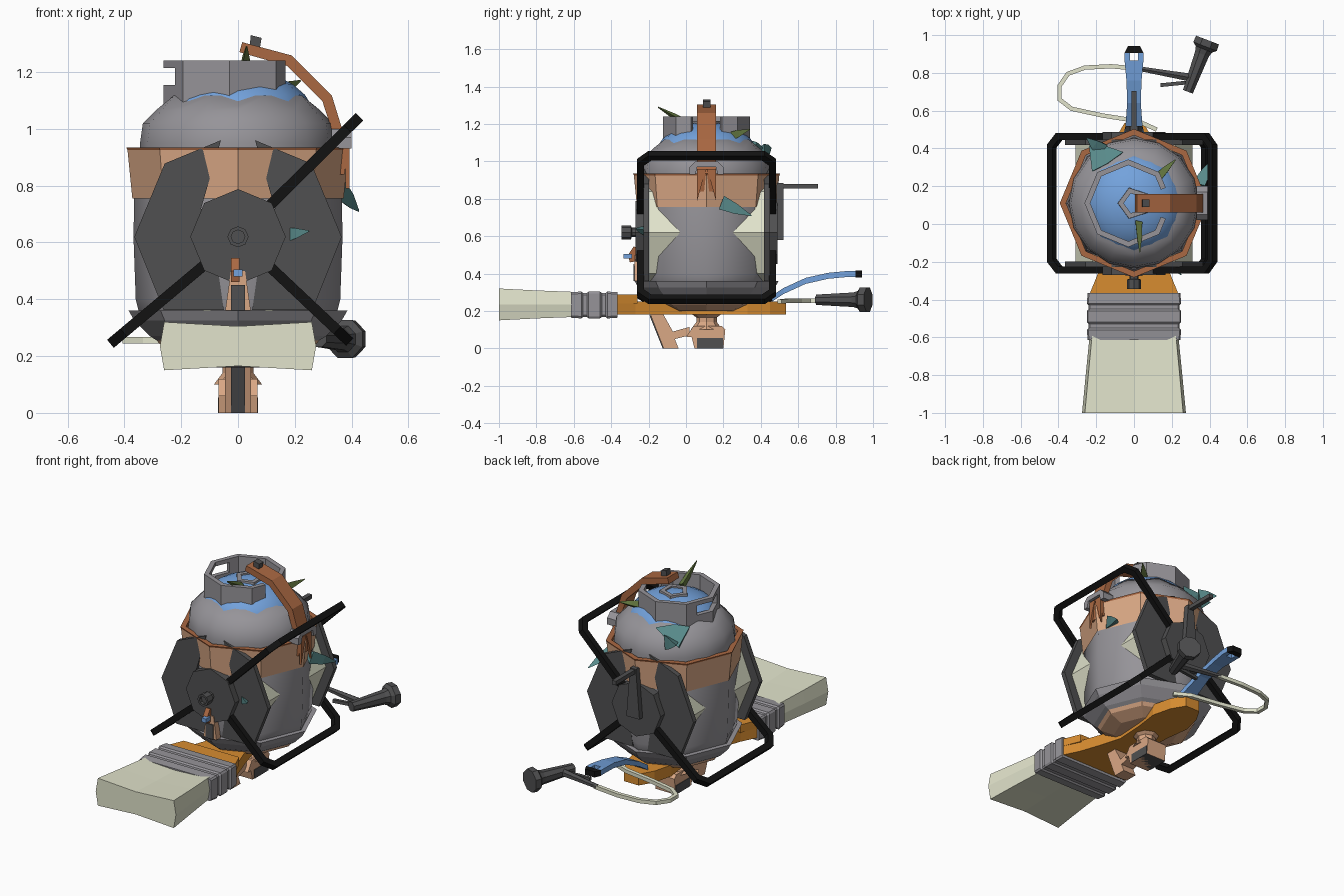
import bpy, bmesh, math
from mathutils import Vector as V

if "Cube" in bpy.data.objects:
    bpy.data.objects.remove(bpy.data.objects["Cube"])

def mat(name, r, g, b):
    m = bpy.data.materials.new(name)
    lin = lambda c: c / 12.92 if c <= 0.04045 else ((c + 0.055) / 1.055) ** 2.4
    m.diffuse_color = (lin(r / 255), lin(g / 255), lin(b / 255), 1)
    m.use_nodes = True
    m.node_tree.nodes["Principled BSDF"].inputs["Base Color"].default_value = m.diffuse_color
    return m

GRAY = mat("gray", 150, 148, 153)
DARK = mat("dark_gray", 80, 80, 81)
BLACK = mat("black", 18, 18, 18)
PEACH = mat("peach", 218, 168, 133)
COPPER = mat("copper", 170, 104, 66)
BLUE = mat("blue", 115, 162, 220)
TEAL = mat("teal", 88, 138, 138)
GREEN = mat("leaf_green", 100, 120, 64)
PALE = mat("pale_olive", 226, 228, 204)
ORANGE = mat("orange", 215, 140, 48)
CY = 0.11   # tank axis in y
CZ = 0.62   # reel axis in z

def loft(name, rings, m, caps=True, smooth=0, loop=False):
    """Skin a list of equal-length point rings."""
    bm = bmesh.new()
    rs = [[bm.verts.new(p) for p in r] for r in rings]
    pairs = list(zip(rs, rs[1:])) + ([(rs[-1], rs[0])] if loop else [])
    n = len(rs[0])
    for a, b in pairs:
        for i in range(n):
            bm.faces.new((a[i], a[(i + 1) % n], b[(i + 1) % n], b[i]))
    if caps and not loop:
        bm.faces.new(rs[0])
        bm.faces.new(rs[-1])
    bmesh.ops.recalc_face_normals(bm, faces=bm.faces)
    me = bpy.data.meshes.new(name)
    bm.to_mesh(me)
    bm.free()
    me.materials.append(m)
    ob = bpy.data.objects.new(name, me)
    bpy.context.collection.objects.link(ob)
    if smooth:
        me.shade_smooth()
        me.set_sharp_from_angle(angle=math.radians(smooth))
    return ob

def ring(n, r, z, ph=0, c=(0, CY)):
    return [(c[0] + r * math.cos(ph + math.tau * i / n),
             c[1] + r * math.sin(ph + math.tau * i / n), z) for i in range(n)]

def lathe(name, prof, m, n=8, ph=0, c=(0, CY), **k):
    return loft(name, [ring(n, r, z, ph, c) for r, z in prof], m, **k)

def prism(name, pts, axis, a, b, m):
    """Extrude a 2D outline along x (pts y,z), y (pts x,z) or z (pts x,y)."""
    f = {'x': lambda p, t: (t, *p), 'y': lambda p, t: (p[0], t, p[1]), 'z': lambda p, t: (*p, t)}[axis]
    return loft(name, [[f(p, t) for p in pts] for t in (a, b)], m)

def box(name, x0, x1, y0, y1, z0, z1, m):
    return prism(name, [(x0, y0), (x1, y0), (x1, y1), (x0, y1)], 'z', z0, z1, m)

def disc(name, prof, m, n=8, x=0):
    """Turned part about the reel axis; prof is (radius, y)."""
    return loft(name, [[(x + r * math.cos(math.tau * i / n), y, CZ + r * math.sin(math.tau * i / n))
                        for i in range(n)] for r, y in prof], m)

def sweep(name, path, radii, m, up=(0, 0, 1), n=4):
    """Sweep an n-gon along a planar path with mitred corners."""
    P = [V(p) for p in path]
    if not isinstance(radii, (list, tuple)):
        radii = [radii] * len(P)
    rings = []
    for i, p in enumerate(P):
        d0 = (p - P[max(i - 1, 0)]).normalized()
        d1 = (P[min(i + 1, len(P) - 1)] - p).normalized()
        t = (d0 + d1).normalized()
        k = 1 / max(0.5, t.dot(d1 if d1.length else d0))
        v = t.cross(V(up)).normalized()
        u = v.cross(t).normalized()
        rings.append([p + radii[i] * (u * math.sin(a) + v * k * math.cos(a))
                      for a in (math.pi / n + math.tau * j / n for j in range(n))])
    return loft(name, rings, m)

# tank, bottom rim, shoulder and dome
lathe("tank_body", [(.24, .24), (.34, .32), (.36, .40), (.368, .62), (.365, .78), (.35, .92)], GRAY, smooth=50)
lathe("bottom_rim", [(.27, .245), (.31, .27), (.365, .325), (.385, .36), (.355, .36), (.32, .30)], GRAY, loop=True)
sh = [ring(16, r, z) for r, z in [(.345, .90), (.345, .95), (.335, 1.02), (.29, 1.065)]]
sh.append([ring(16, (.268, .243)[i % 2], (1.082, 1.118)[i % 2])[i] for i in range(16)])
loft("shoulder", sh, GRAY, smooth=50)
lathe("dome", [(.272 * math.cos(a), 1.03 + .18 * math.sin(a)) for a in
               [math.radians(d) for d in (0, 15, 30, 45, 60, 75, 87)]], BLUE, n=16, smooth=60)
lathe("dome_valve", [(.09, 1.17), (.085, 1.215), (.055, 1.215), (.055, 1.19)], GRAY, n=5, ph=math.pi)

# band with copper lip
lathe("band", [(.372, .755), (.389, .925)], PEACH, caps=False)
lathe("band_lip", [(.389, .925), (.393, .935), (.36, .935), (.36, .915)], COPPER, loop=True)

# open collar with a window on the left
C = [V((-.03 + .232 * math.cos(math.radians(a)), CY + .232 * math.sin(math.radians(a)))) for a in range(0, 360, 45)]
def wall(name, a, b, z0, z1):
    cen = V((-.03, CY))
    q = [a, b, cen + (b - cen) * .87, cen + (a - cen) * .87]
    prism(name, [tuple(p) for p in q], 'z', z0, z1, GRAY)
s = [C[0].lerp(C[1], .5), *C[1:4], C[3].lerp(C[4], .4)]
e = [C[4].lerp(C[5], .6), *C[5:8], C[7].lerp(C[0], .5)]
for seq in (s, e):
    for a, b in zip(seq, seq[1:]):
        wall("collar_wall", a, b, 1.06, 1.24)
for a, b in ((s[-1], C[4]), (C[4], e[0])):
    wall("collar_window_sill", a, b, 1.06, 1.155)
    wall("collar_window_top", a, b, 1.215, 1.24)

# copper strap over the top, clip and knob
prism("strap", [(.005, 1.27), (.015, 1.305), (.19, 1.258), (.33, 1.118), (.388, .93), (.375, .84),
                (.355, .84), (.352, .93), (.297, 1.098), (.172, 1.222)], 'y', .06, .16, COPPER)
for s in (-1, 1):
    prism("strap_prong", [(CY + s * .05, .96), (CY, .96), (CY + s * .02, .90), (CY + s * .05, .79)],
          'x', .378, .392, COPPER)
prism("strap_clip", [(.02, .93), (.02, .97), (.05, 1.0), (.17, 1.0), (.2, .97), (.2, .93), (.17, .93),
                     (.16, .97), (.06, .97), (.05, .93)], 'x', .33, .40, GRAY)
prism("strap_knob", [(.04, 1.28), (.045, 1.33), (.083, 1.32), (.075, 1.27)], 'y', .09, .13, DARK)

# reel drum through the tank, end fans, hub discs
disc("drum", [(.31, -.20), (.31, .42)], PALE)
for y0, y1 in ((-.228, -.198), (.418, .448)):
    for s in (-1, 1):
        prism("end_fan", [(s * x, z) for x, z in [(.06, .96), (.258, .878), (.365, .62), (.262, .362), (.05, .362),
                                                  (.07, .5), (.13, .72)]], 'y', y0, y1, DARK)
disc("front_hub", [(.168, -.225), (.168, -.27)], DARK)
disc("front_knob", [(.025, -.26), (.025, -.29), (.037, -.295), (.037, -.345), (.024, -.345), (.024, -.325)], DARK)
disc("back_hub", [(.168, .44), (.168, .488)], DARK)
prism("crank_arm", [(-.045, .58), (.045, .58), (.02, .885), (-.02, .885)], 'y', .485, .52, DARK)
box("crank_handle", -.014, .014, .50, .705, .855, .88, DARK)

# black wire frames
y0, y1, c = -.243, .463, .05
for i, (ex, ez) in enumerate(((.415, 1.03), (-.435, .255), (.38, .262))):
    d = V((ex, 0, ez - CZ))
    L = d.length
    d.normalize()
    f = lambda r, y: V((0, y, CZ)) + d * r
    sweep("frame_%d" % i, [f(.03, y0), f(L - c, y0), f(L, y0 + c), f(L, y1 - c), f(L - c, y1), f(.03, y1)],
          .026, BLACK, up=d.cross(V((0, 1, 0))))

# front latch
prism("latch_plate", [(-.045, .36), (.045, .36), (.025, .5), (-.025, .5)], 'y', -.275, -.235, PEACH)
box("latch_slot", -.025, .025, -.281, -.274, .36, .45, DARK)
prism("latch_hook", [(-.24, .47), (-.30, .46), (-.31, .50), (-.28, .545), (-.265, .54)], 'x', -.025, .005, COPPER)
box("latch_pin", -.015, .015, -.335, -.29, .48, .505, BLUE)

# paintbrush: bristles, ferrule, handle
def section(y, sx, sz):
    pts = [(-.26, -.085), (0, -.07), (.26, -.085), (.275, 0), (.26, .085), (0, .07), (-.26, .085), (-.275, 0)]
    return [(x * sx, y, .235 + z * sz) for x, z in pts]
loft("bristles", [section(-1, 1, 1), section(-.8, .93, .88), section(-.58, .85, .78)], PALE)
def block(y, w, h):
    return [(x * w, y, .232 + z * h) for x, z in [(-1, -.85), (-.97, -1), (.97, -1), (1, -.85),
                                                  (1, .85), (.97, 1), (-.97, 1), (-1, .85)]]
loft("ferrule", [block(y, w, h) for y, w, h in [
    (-.615, .245, .068), (-.56, .25, .072), (-.55, .24, .064), (-.53, .24, .064), (-.52, .25, .072),
    (-.46, .25, .072), (-.45, .24, .064), (-.43, .24, .064), (-.42, .25, .072), (-.365, .245, .068)]], GRAY)
half = [(.235, -.37), (.185, -.27), (.14, -.14), (.10, 0), (.11, .18), (.13, .33), (.10, .45), (.05, .535)]
prism("brush_handle", half + [(-x, y) for x, y in reversed(half)], 'z', .18, .25, ORANGE)
prism("brush_shoulder", [(.235, -.37), (.19, -.26), (-.19, -.26), (-.235, -.37)], 'z', .24, .288, ORANGE)

# blue tail with a hanging hole
loft("tail", [[(-w, y, z), (w, y, z), (w, y, z + .032), (-w, y, z + .032)] for y, z, w in
              [(.46, .25, .06), (.52, .29, .045), (.64, .345, .036), (.76, .372, .04), (.865, .382, .05)]], BLUE)
for s in (-1, 1):
    box("tail_hole_side", s * .02, s * .05, .865, .905, .382, .414, BLUE)
prism("tail_tip", [(-.05, .905), (.05, .905), (.032, .942), (-.032, .942)], 'z', .38, .416, BLACK)

# pedestal and slanted leg
lathe("under_dish", [(.19, .2), (.27, .235), (.29, .26)], PEACH)
lathe("pedestal_stem", [(.085, .10), (.055, .14), (.055, .165), (.075, .18), (.075, .2)], PEACH)
prism("pedestal_foot", [(.0, .06), (.04, .12), (.19, .12), (.21, .1), (.2, 0), (.045, 0), (.03, .06)],
      'x', -.068, .068, PEACH)
box("pedestal_pad", -.071, .071, .06, .198, 0, .055, DARK)
prism("leg", [(-.19, .18), (-.12, .18), (-.07, .09), (.02, .115), (.02, .07), (-.06, .05), (-.04, 0), (-.12, 0)],
      'x', -.045, .045, PEACH)
prism("leg_strip", [(-.195, .175), (-.185, .175), (-.115, 0), (-.125, 0)], 'x', -.025, .025, DARK)

# cord and showerhead-like tool
sweep("cord", [(.12, .50, .25), (.02, .545, .255), (-.17, .575, .255), (-.33, .61, .255), (-.395, .66, .255),
               (-.395, .73, .255), (-.35, .795, .255), (-.26, .828, .255), (-.12, .835, .255), (.05, .82, .258)],
      .016, PALE)
sweep("tool_rod", [(.03, .822, .26), (.30, .775, .26)], [.014, .024], DARK, n=6)
sweep("tool_trigger", [(.14, .735, .245), (.29, .75, .25)], .014, DARK)
sweep("tool_head", [(.285, .70, .26), (.36, .90, .26), (.37, .925, .26), (.376, .94, .26), (.389, .974, .26)],
      [.03, .042, .05, .072, .07], DARK, n=8)

# teal shards and green leaves: flat-sided spikes
def spike(name, a, b, r, m, up=(0, 0, 1)):
    mid = V(a).lerp(V(b), .5)
    sweep(name, [a, mid, b], [r, r * .7, .003], m, up, n=3)
spike("teal_shard_side", (.35, .20, .78), (.425, .35, .71), .045, TEAL)
spike("teal_shard_front", (.17, -.20, .625), (.25, -.27, .64), .03, TEAL)
spike("teal_shard_back", (-.21, .33, 1.04), (-.06, .38, 1.10), .09, TEAL)
spike("teal_shard_left", (-.16, .40, 1.05), (-.25, .455, 1.07), .05, TEAL)
spike("leaf_top", (.02, .01, 1.2), (.03, -.15, 1.29), .024, GREEN)
spike("leaf_side", (.13, .24, 1.13), (.22, .34, 1.17), .03, GREEN)
